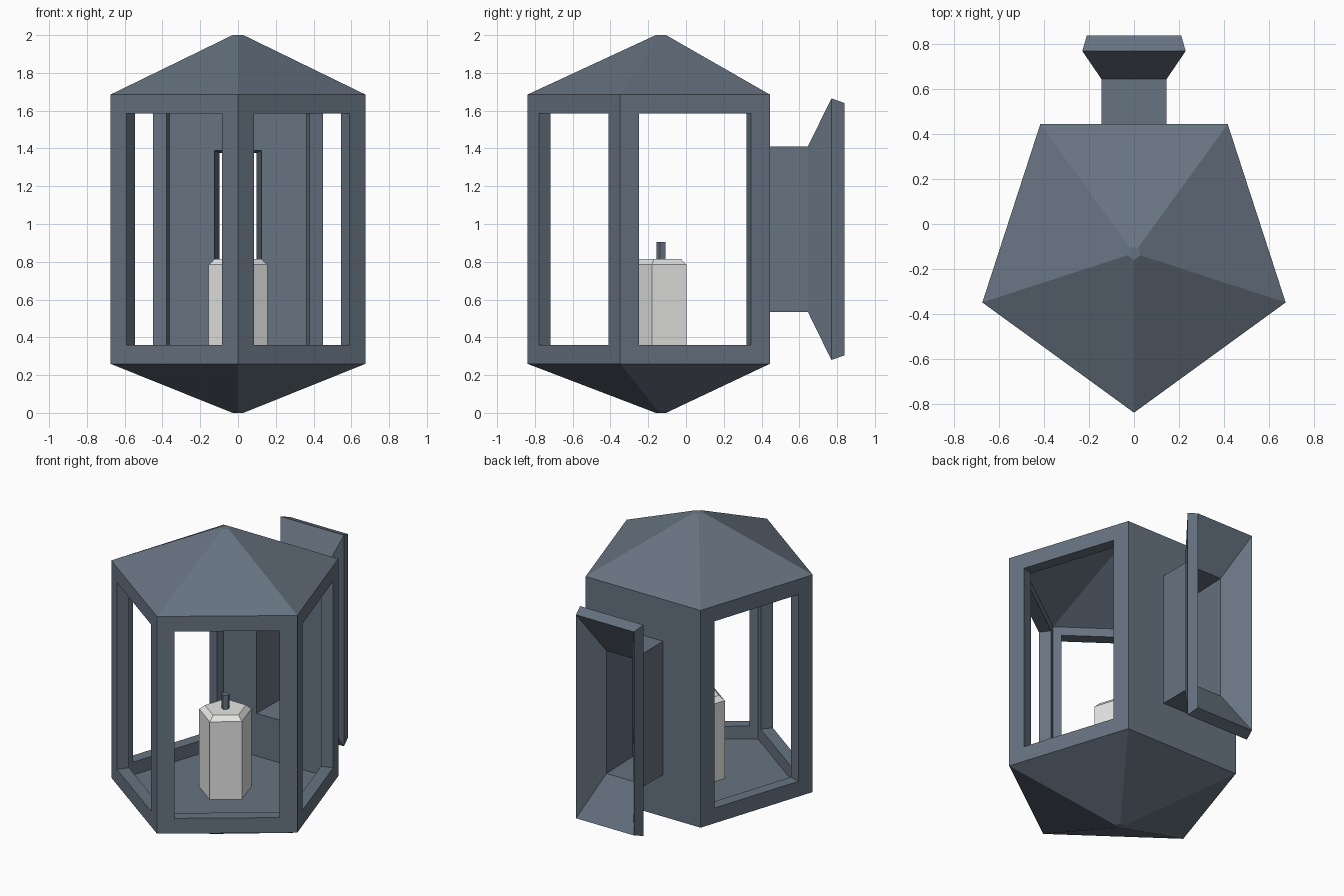
import bpy, bmesh, math
from mathutils import Vector

if "Cube" in bpy.data.objects:
    bpy.data.objects.remove(bpy.data.objects["Cube"])

CY = -0.13            # centre of the five-sided body
R, T = 0.71, 0.075    # outer radius, wall thickness
RI = R - T / math.cos(math.radians(36))


def material(name, rgb):
    m = bpy.data.materials.new(name)
    m.diffuse_color = (*rgb, 1)
    m.use_nodes = True
    m.node_tree.nodes["Principled BSDF"].inputs["Base Color"].default_value = m.diffuse_color
    return m


slate = material("slate_metal", (0.135, 0.172, 0.22))
wax = material("pale_wax", (0.79, 0.79, 0.78))


def pentagon(r, z):
    return [Vector((r * math.cos(math.radians(72 * i - 90)),
                    CY + r * math.sin(math.radians(72 * i - 90)), z)) for i in range(5)]


def rect(x, y, z0, z1):
    # upright rectangle on the back side, same winding as the back wall
    return [Vector(p) for p in ((x, y, z0), (-x, y, z0), (-x, y, z1), (x, y, z1))]


def strip(bm, a, b):
    n = len(a)
    for i in range(n):
        j = (i + 1) % n
        bm.faces.new([bm.verts.new(p) for p in (a[i], a[j], b[j], b[i])])


def cap(bm, ring):
    bm.faces.new([bm.verts.new(p) for p in ring])


def loft(bm, rings, caps=False):
    for a, b in zip(rings, rings[1:]):
        strip(bm, a, b)
    if caps:
        cap(bm, rings[0])
        cap(bm, rings[-1])


def finish(bm, name, mat):
    bmesh.ops.remove_doubles(bm, verts=bm.verts, dist=0.0005)
    bmesh.ops.recalc_face_normals(bm, faces=bm.faces)
    me = bpy.data.meshes.new(name)
    bm.to_mesh(me)
    bm.free()
    me.materials.append(mat)
    ob = bpy.data.objects.new(name, me)
    bpy.context.collection.objects.link(ob)


# Lantern housing: hollow body with pointed roof and base
bm = bmesh.new()
Z0, Z1, F0, F1 = 0.26, 1.685, 0.275, 1.641
lo, hi = pentagon(R, Z0), pentagon(R, Z1)
ilo, ihi = pentagon(RI, F0), pentagon(RI, F1)
for ring, tip in ((lo, pentagon(0.03, 0)), (hi, pentagon(0.03, 2)),
                  (ihi, pentagon(0.02, 1.91))):
    strip(bm, ring, tip)
    cap(bm, tip)
cap(bm, ilo)

# Walls: four windows, and an opening for the mount at the back
for i in range(5):
    j = (i + 1) % 5
    outer = [lo[i], lo[j], hi[j], hi[i]]
    inner = [ilo[i], ilo[j], ihi[j], ihi[i]]
    if i == 2:
        yb = lo[2].y
        hole_out = rect(0.145, yb, 0.535, 1.41)
        hole_in = rect(0.125, yb - T, 0.555, 1.39)
    else:
        along = (lo[j] - lo[i]).normalized() * 0.105
        a, b = lo[i] + along, lo[j] - along
        hole_out = [Vector((p.x, p.y, z)) for p, z in
                    ((a, 0.36), (b, 0.36), (b, 1.585), (a, 1.585))]
        mid = (lo[i] + lo[j]) / 2
        inward = Vector((-mid.x, CY - mid.y, 0)).normalized() * T
        hole_in = [p + inward for p in hole_out]
    loft(bm, [outer, hole_out, hole_in, inner])
finish(bm, "lantern_housing", slate)

# Wall mount: hollow square arm flaring into an open plate
bm = bmesh.new()
rings = [rect(0.145, yb, 0.535, 1.41), rect(0.145, 0.645, 0.535, 1.41),
         rect(0.23, 0.77, 0.28, 1.665), rect(0.21, 0.84, 0.305, 1.64),
         rect(0.097, 0.685, 0.57, 1.375), rect(0.125, yb - T, 0.555, 1.39)]
loft(bm, rings + rings[:1])
finish(bm, "wall_mount", slate)

# Candle with bevelled top, and its wick
bm = bmesh.new()
loft(bm, [pentagon(0.163, F0), pentagon(0.163, 0.785), pentagon(0.128, 0.815)], True)
finish(bm, "candle", wax)
bm = bmesh.new()
loft(bm, [pentagon(0.026, 0.81), pentagon(0.026, 0.905)], True)
finish(bm, "wick", slate)
